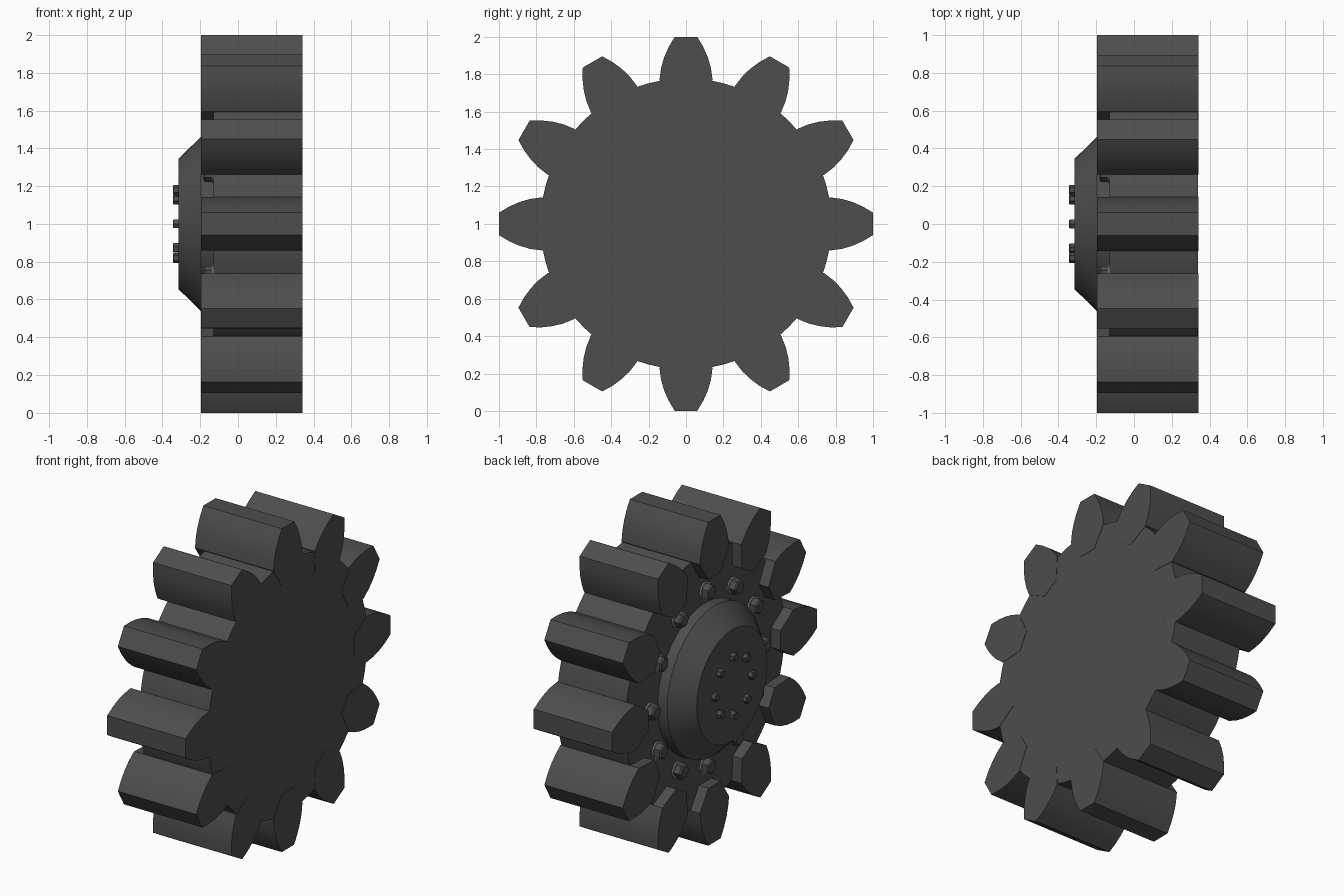
import bpy, bmesh, math

if "Cube" in bpy.data.objects:
    bpy.data.objects.remove(bpy.data.objects["Cube"])

CZ = 1.0  # height of the gear axis, which runs along x


def material(name, v):
    m = bpy.data.materials.new(name)
    m.diffuse_color = (v, v, v, 1)
    m.use_nodes = True
    m.node_tree.nodes["Principled BSDF"].inputs["Base Color"].default_value = m.diffuse_color
    return m


STEEL = material("dark grey steel", 0.075)
LIGHT = material("light grey washer", 0.3)


def finish(name, bm, mat, angle=30):
    bmesh.ops.recalc_face_normals(bm, faces=bm.faces)
    me = bpy.data.meshes.new(name)
    bm.to_mesh(me)
    bm.free()
    me.materials.append(mat)
    ob = bpy.data.objects.new(name, me)
    bpy.context.collection.objects.link(ob)
    bpy.ops.object.select_all(action='DESELECT')
    ob.select_set(True)
    bpy.context.view_layer.objects.active = ob
    bpy.ops.object.shade_smooth_by_angle(angle=math.radians(angle))
    return ob


def loft(name, rings, mat, angle=30):
    """Skin a list of equal-length point rings and cap both ends."""
    bm = bmesh.new()
    loops = [[bm.verts.new(p) for p in ring] for ring in rings]
    n = len(loops[0])
    for a, b in zip(loops, loops[1:]):
        for i in range(n):
            j = (i + 1) % n
            bm.faces.new((a[i], a[j], b[j], b[i]))
    bm.faces.new(loops[0])
    bm.faces.new(loops[-1])
    return finish(name, bm, mat, angle)


def turned(name, profile, n, mat, y=0, z=0, twist=0, angle=30):
    """Solid of revolution about an axis along x; profile is (x, radius)."""
    rings = [[(x, y + r * math.sin(twist + math.tau * i / n),
               CZ + z + r * math.cos(twist + math.tau * i / n))
              for i in range(n)] for x, r in profile]
    return loft(name, rings, mat, angle)


# main wheel and raised hub
turned("wheel_disc", [(-0.13, 0.778), (0.34, 0.778)], 72, STEEL)
turned("hub", [(-0.12, 0.462), (-0.195, 0.462), (-0.315, 0.345)], 64, STEEL)

# twelve teeth, each a barrel-sided block standing proud of the disc at the back
half = [(0.060, 1.0), (0.093, 0.945), (0.117, 0.89), (0.133, 0.835),
        (0.142, 0.77), (0.06, 0.645)]
outline = half + [(-w, r) for w, r in reversed(half)]
for k in range(12):
    a = math.tau * k / 12
    c, s = math.cos(a), math.sin(a)
    loft("tooth_%02d" % (k + 1),
         [[(x, w * c + r * s, CZ - w * s + r * c) for w, r in outline]
          for x in (-0.195, 0.342)], STEEL)

    # ring bolt with washer on the recessed face
    y, z = 0.54 * s, 0.54 * c
    turned("ring_washer_%02d" % (k + 1), [(-0.125, 0.053), (-0.138, 0.053)],
           20, LIGHT, y, z)
    turned("ring_bolt_%02d" % (k + 1),
           [(-0.13, 0.047), (-0.174, 0.047), (-0.182, 0.038)],
           6, STEEL, y, z, a, 10)

# eight small bolts on the hub face
for k in range(8):
    a = math.tau * k / 8
    turned("hub_bolt_%d" % (k + 1),
           [(-0.31, 0.026), (-0.34, 0.026), (-0.345, 0.021)], 6, STEEL,
           0.18 * math.sin(a), 0.18 * math.cos(a), a, 10)
